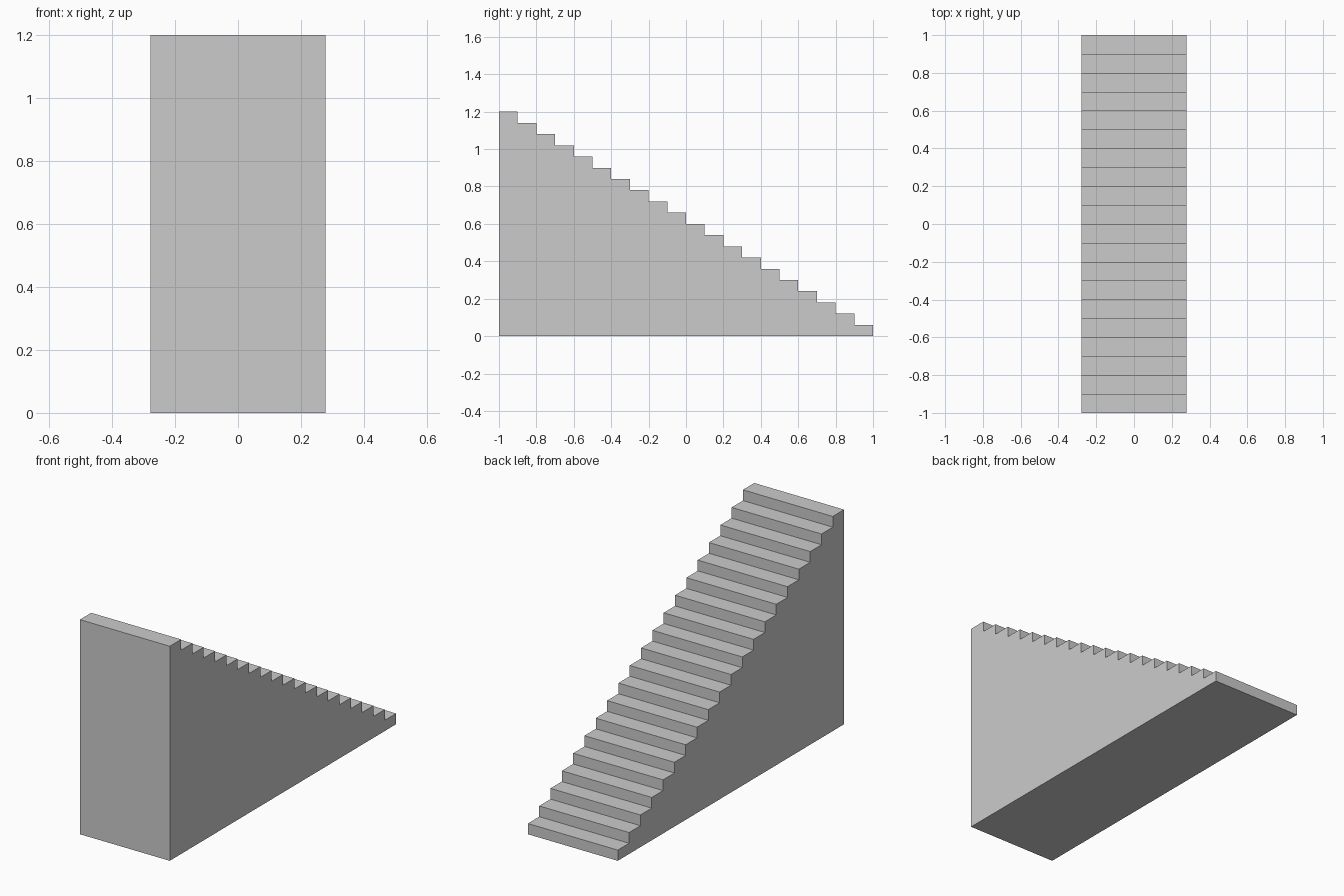
import bpy

if "Cube" in bpy.data.objects:
    bpy.data.objects.remove(bpy.data.objects["Cube"])

STEPS = 20
TREAD = 2.0 / STEPS
RISE = 1.2 / STEPS
WIDTH = 0.556

# darker stone used on every third step
dark = bpy.data.materials.new("dark_stone")
dark.diffuse_color = (0.53, 0.55, 0.53, 1)
dark.use_nodes = True
dark.node_tree.nodes["Principled BSDF"].inputs["Base Color"].default_value = dark.diffuse_color


def add_step(i):
    """Solid step reaching the ground; step 0 is the lowest, at the back."""
    height = RISE * (i + 1)
    y = 1.0 - TREAD * (i + 0.5)
    bpy.ops.mesh.primitive_cube_add(size=1, location=(0, y, height / 2))
    step = bpy.context.object
    step.name = f"step_{i + 1:02d}"
    step.scale = (WIDTH, TREAD, height)
    bpy.ops.object.transform_apply(location=False, rotation=False, scale=True)
    if i % 3 == 0:
        step.data.materials.append(dark)


# staircase
for i in range(STEPS):
    add_step(i)
